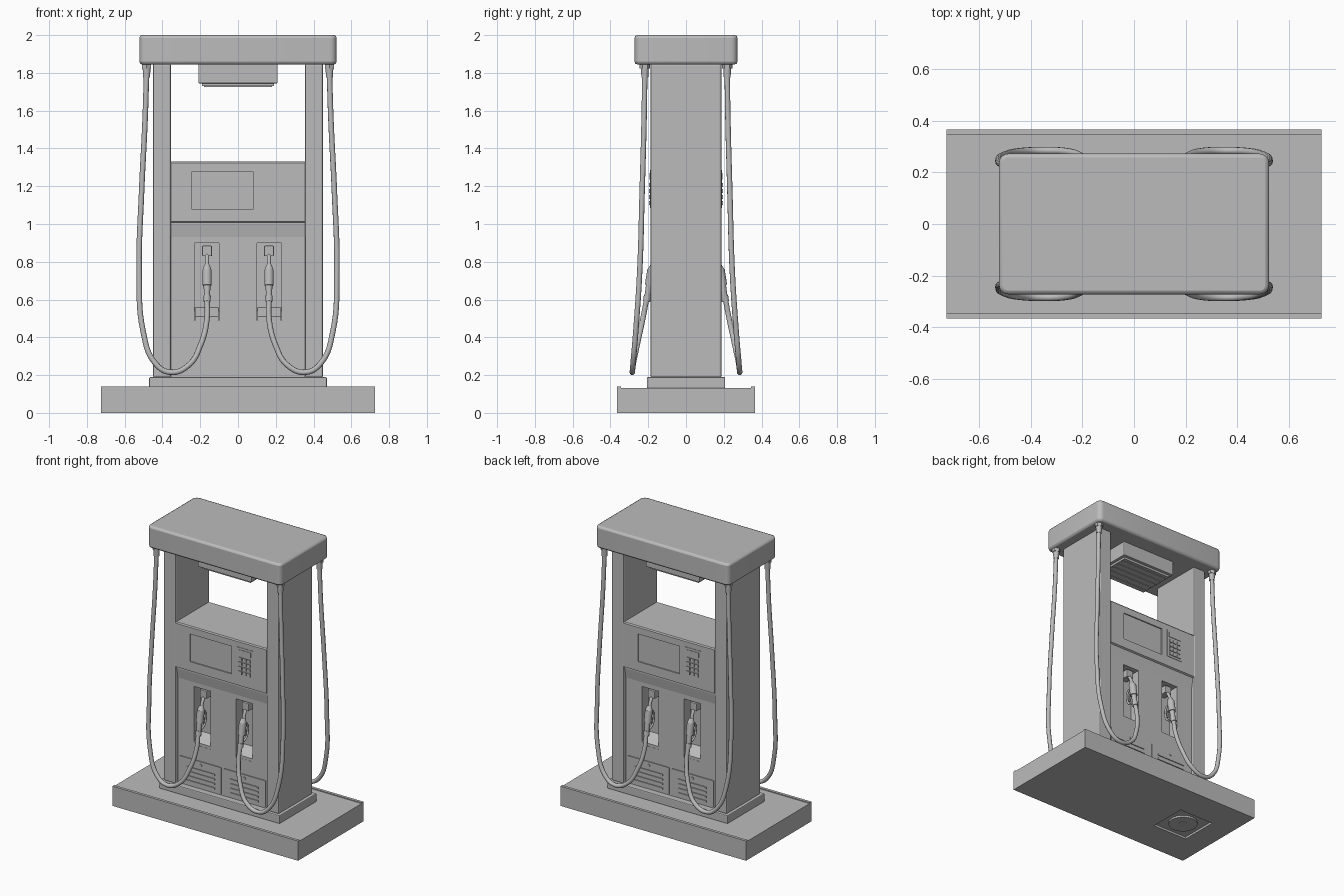
import bpy, bmesh, math
from mathutils import Vector, Matrix

cube = bpy.data.objects.get("Cube")
if cube:
    bpy.data.objects.remove(cube, do_unlink=True)

grey = bpy.data.materials.new("plain grey")
grey.use_nodes = True
COLOUR = (0.5, 0.5, 0.5, 1)
grey.diffuse_color = COLOUR
grey.node_tree.nodes["Principled BSDF"].inputs["Base Color"].default_value = COLOUR


def add(name, mesh, smooth=False):
    mesh.name = name
    mesh.materials.clear()
    mesh.materials.append(grey)
    obj = bpy.data.objects.new(name, mesh)
    bpy.context.collection.objects.link(obj)
    if smooth:
        bpy.ops.object.select_all(action="DESELECT")
        obj.select_set(True)
        bpy.context.view_layer.objects.active = obj
        bpy.ops.object.shade_smooth_by_angle(angle=math.radians(40))
    return obj


def finish(name, bm, smooth=False):
    mesh = bpy.data.meshes.new(name)
    bmesh.ops.recalc_face_normals(bm, faces=bm.faces)
    bm.to_mesh(mesh)
    bm.free()
    return add(name, mesh, smooth)


def put_box(bm, x, y, z):
    centre = Vector([(a + b) / 2 for a, b in (x, y, z)])
    size = [abs(b - a) for a, b in (x, y, z)]
    mat = Matrix.Translation(centre) @ Matrix.Diagonal((*size, 1))
    return bmesh.ops.create_cube(bm, size=1, matrix=mat)["verts"]


def box(name, x, y, z, bevel=0.0):
    bm = bmesh.new()
    put_box(bm, x, y, z)
    obj = finish(name, bm)
    if bevel:
        soften(obj, bevel)
    return obj


def soften(obj, width):
    mod = obj.modifiers.new("soft edges", "BEVEL")
    mod.width, mod.segments = width, 2
    mod.limit_method, mod.angle_limit = "ANGLE", math.radians(45)


def cone(name, a, b, r1, r2, sides=20):
    a, b = Vector(a), Vector(b)
    mat = Matrix.Translation((a + b) / 2) @ (b - a).to_track_quat("Z", "Y").to_matrix().to_4x4()
    bm = bmesh.new()
    bmesh.ops.create_cone(bm, cap_ends=True, segments=sides, radius1=r1, radius2=r2,
                          depth=(b - a).length, matrix=mat)
    return finish(name, bm, True)


def tube(name, points, radius):
    curve = bpy.data.curves.new(name, "CURVE")
    curve.dimensions = "3D"
    curve.bevel_depth, curve.bevel_resolution = radius, 3
    curve.use_fill_caps, curve.resolution_u = True, 8
    spline = curve.splines.new("BEZIER")
    spline.bezier_points.add(len(points) - 1)
    for bp, p in zip(spline.bezier_points, points):
        bp.co = p
        bp.handle_left_type = bp.handle_right_type = "AUTO"
    temp = bpy.data.objects.new(name + "_path", curve)
    bpy.context.collection.objects.link(temp)
    graph = bpy.context.evaluated_depsgraph_get()
    mesh = bpy.data.meshes.new_from_object(temp.evaluated_get(graph))
    bpy.data.objects.remove(temp, do_unlink=True)
    return add(name, mesh, True)


def cut(obj, name, bm):
    cutter = finish(name, bm)
    cutter.hide_render = True
    cutter.hide_viewport = True
    mod = obj.modifiers.new("cut", "BOOLEAN")
    mod.operation, mod.solver, mod.object = "DIFFERENCE", "EXACT", cutter


# Island slab with raised kerb lips and a sump plate underneath
slab = box("island_slab", (-.725, .725), (-.365, .365), (0, .133))
for s in (-1, 1):
    box("kerb_lip", (-.725, .725), (s * .345, s * .365), (.13, .139))
bm = bmesh.new()
put_box(bm, (-.555, -.285), (-.135, .135), (-.02, .015))
cut(slab, "sump_cutter", bm)
cone("sump_cover", (-.42, 0, .002), (-.42, 0, .02), .095, .095, 32)
cone("sump_cap", (-.42, 0, 0), (-.42, 0, .01), .03, .03)

# Plinth, pillars and canopy
box("plinth", (-.47, .47), (-.207, .207), (.13, .19), .006)
for s in (-1, 1):
    box("pillar", (s * .355, s * .45), (-.188, .188), (.185, 1.85), .01)
bm = bmesh.new()
put_box(bm, (-.522, .522), (-.272, .272), (1.845, 2))
upright = [e for e in bm.edges if abs(e.verts[0].co.z - e.verts[1].co.z) > .1]
bmesh.ops.bevel(bm, geom=upright, offset=.035, segments=5, profile=.5, affect="EDGES")
soften(finish("canopy", bm, True), .014)
box("lamp_housing", (-.21, .21), (-.15, .15), (1.745, 1.85), .005)
box("lamp_lens", (-.19, .19), (-.13, .13), (1.73, 1.75))
for i in range(5):
    y = -.1 + i * .05
    box("lamp_slat", (-.18, .18), (y - .008, y + .008), (1.726, 1.735))

# Cabinet: side profile swept across the width
half = [(.165, .185), (.165, .93), (.177, 1.0), (.177, 1.008), (.188, 1.014),
        (.188, 1.322), (.182, 1.33)]
profile = half + [(-y, z) for y, z in reversed(half)]
bm = bmesh.new()
face = bm.faces.new([bm.verts.new((-.356, y, z)) for y, z in profile])
swept = bmesh.ops.extrude_face_region(bm, geom=[face])["geom"]
bmesh.ops.translate(bm, vec=(.712, 0, 0), verts=[v for v in swept if isinstance(v, bmesh.types.BMVert)])
cabinet = finish("cabinet", bm)

# Nozzle pockets and screen recess on both faces
bm = bmesh.new()
for s in (-1, 1):
    for side in (-1, 1):
        put_box(bm, (side * .1, side * .23), (s * .09, s * .22), (.49, .90))
    put_box(bm, (s * .245, s * -.082), (s * .18, s * .22), (1.08, 1.275))
cut(cabinet, "recess_cutter", bm)

# Everything on the front face, copied afterwards to the back
front = []


def keep(obj):
    front.append(obj)
    return obj


# Keypad with a small display and a grid of keys
keep(box("keypad_plate", (.125, .25), (-.191, -.18), (1.085, 1.285)))
keep(box("keypad_display", (.14, .235), (-.194, -.185), (1.235, 1.27)))
for row in range(4):
    for col in range(3):
        x, z = .142 + col * .033, 1.1 + row * .032
        keep(box("key", (x, x + .025), (-.197, -.185), (z, z + .022)))

for s in (-1, 1):
    # Service door with lock and louvres
    keep(box("service_door", (s * .012, s * .335), (-.171, -.16), (.2, .385)))
    keep(cone("door_lock", (s * .17, -.165, .36), (s * .17, -.176, .36), .009, .009, 12))
    for i in range(4):
        z = .22 + i * .032
        keep(box("louvre", (s * .06, s * .28), (-.177, -.165), (z, z + .012)))

    # Pocket fittings
    x = s * .164
    bm = bmesh.new()
    tray = put_box(bm, (s * .102, s * .228), (-.164, -.085), (.485, .51))
    for v in tray:
        if v.co.y > -.1 and v.co.z > .5:
            v.co.z = .56
    keep(finish("pocket_tray", bm))
    keep(box("nozzle_holder", (x - .026, x + .026), (-.155, -.085), (.83, .885), .004))

    # Nozzle
    keep(tube("nozzle_spout", [(x, -.12, .85), (x, -.15, .83), (x, -.178, .765)], .011))
    keep(cone("nozzle_neck", (x, -.172, .785), (x, -.18, .755), .014, .024))
    keep(cone("nozzle_body", (x, -.18, .757), (x, -.194, .675), .025, .024))
    keep(cone("nozzle_handle", (x, -.194, .677), (x, -.204, .615), .018, .016))
    keep(cone("nozzle_collar", (x, -.203, .62), (x, -.209, .59), .02, .019))
    keep(tube("trigger_guard", [(x, -.175, .74), (x, -.135, .73), (x, -.125, .68),
                                (x, -.15, .63), (x, -.2, .62)], .007))
    keep(tube("trigger", [(x, -.175, .71), (x, -.15, .69), (x, -.15, .65)], .006))

    # Hose from the nozzle down in a loop and up to the canopy
    path = [(.164, -.209, .60), (.164, -.228, .50), (.198, -.258, .36), (.262, -.28, .252),
            (.36, -.284, .215), (.44, -.28, .265), (.502, -.266, .43), (.523, -.245, .75),
            (.51, -.232, 1.18), (.492, -.222, 1.55), (.484, -.218, 1.80)]
    keep(tube("hose", [(s * a, b, c) for a, b, c in path], .0145))
    keep(cone("hose_ferrule", (s * .484, -.218, 1.775), (s * .484, -.218, 1.83), .018, .021))
    keep(cone("hose_nut", (s * .484, -.218, 1.822), (s * .484, -.218, 1.85), .027, .027, 6))

for obj in front:
    twin = obj.copy()
    twin.name = "back_" + obj.name
    twin.rotation_euler.z = math.pi
    bpy.context.collection.objects.link(twin)
